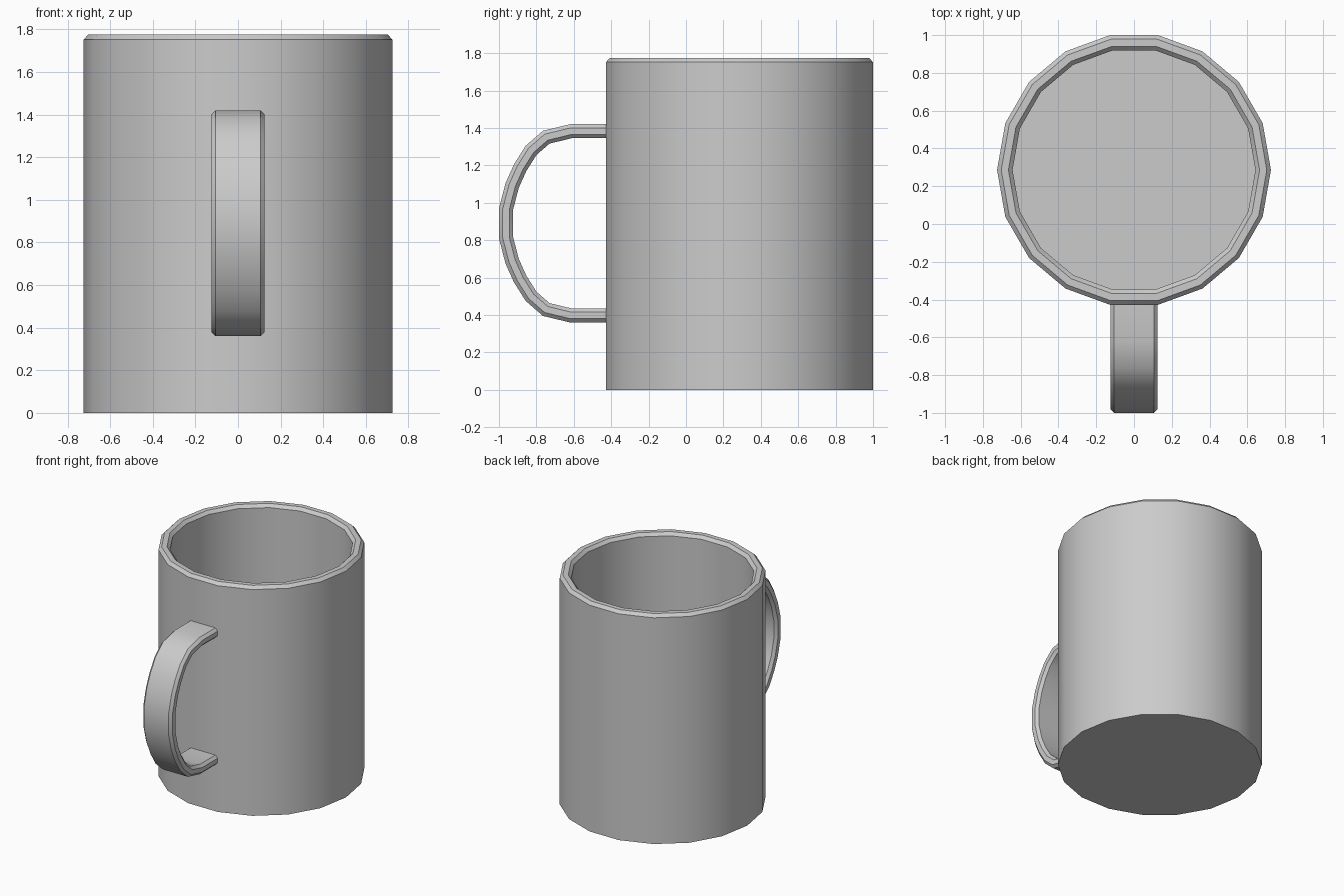
import bpy, bmesh, math
from mathutils import Vector

if "Cube" in bpy.data.objects:
    bpy.data.objects.remove(bpy.data.objects["Cube"])

SIDES, CY = 18, 0.286


def finish(name, bm):
    bmesh.ops.recalc_face_normals(bm, faces=bm.faces)
    mesh = bpy.data.meshes.new(name)
    bm.to_mesh(mesh)
    bm.free()
    obj = bpy.data.objects.new(name, mesh)
    bpy.context.collection.objects.link(obj)
    bpy.ops.object.select_all(action='DESELECT')
    obj.select_set(True)
    bpy.context.view_layer.objects.active = obj
    bpy.ops.object.shade_smooth_by_angle(angle=math.radians(30))
    return obj


def loft(name, rings):
    """Skin closed rings of points and cap both ends."""
    bm = bmesh.new()
    loops = [[bm.verts.new(p) for p in ring] for ring in rings]
    n = len(loops[0])
    for a, b in zip(loops, loops[1:]):
        for i in range(n):
            j = (i + 1) % n
            bm.faces.new((a[i], a[j], b[j], b[i]))
    bm.faces.new(loops[0])
    bm.faces.new(loops[-1])
    return finish(name, bm)


# Hollow cup: outer wall, chamfered rim, inner wall, floor (radius, z)
profile = [(0.725, 0), (0.725, 1.752), (0.703, 1.775),
           (0.665, 1.775), (0.643, 1.752), (0.643, 0.08)]
steps = [2 * math.pi * i / SIDES for i in range(SIDES)]
loft("cup_body", [[(r * math.cos(a), CY + r * math.sin(a), z) for a in steps]
                  for r, z in profile])

# Handle: outer path in the YZ plane, mirrored about its mid height
MID = 0.89
half = [(-0.40, 0.53), (-0.62, 0.53), (-0.765, 0.495), (-0.857, 0.415),
        (-0.92, 0.315), (-0.965, 0.215), (-1.0, 0.08)]
path = [Vector((y, MID + z)) for y, z in half]
path += [Vector((y, MID - z)) for y, z in reversed(half)]

# Chamfered strap section (x, depth inward from the outer path)
W, T, C = 0.125, 0.075, 0.02
section = [(-W + C, 0), (W - C, 0), (W, C), (W, T - C),
           (W - C, T), (-W + C, T), (-W, T - C), (-W, C)]

rings = []
for i, p in enumerate(path):
    d0 = (p - path[i - 1]).normalized() if i else Vector((-1, 0))
    d1 = (path[i + 1] - p).normalized() if i < len(path) - 1 else Vector((1, 0))
    t = (d0 + d1).normalized()
    inward = Vector((-t.y, t.x)) / t.dot(d0)
    rings.append([(x, p.x + inward.x * d, p.y + inward.y * d) for x, d in section])
loft("handle", rings)
